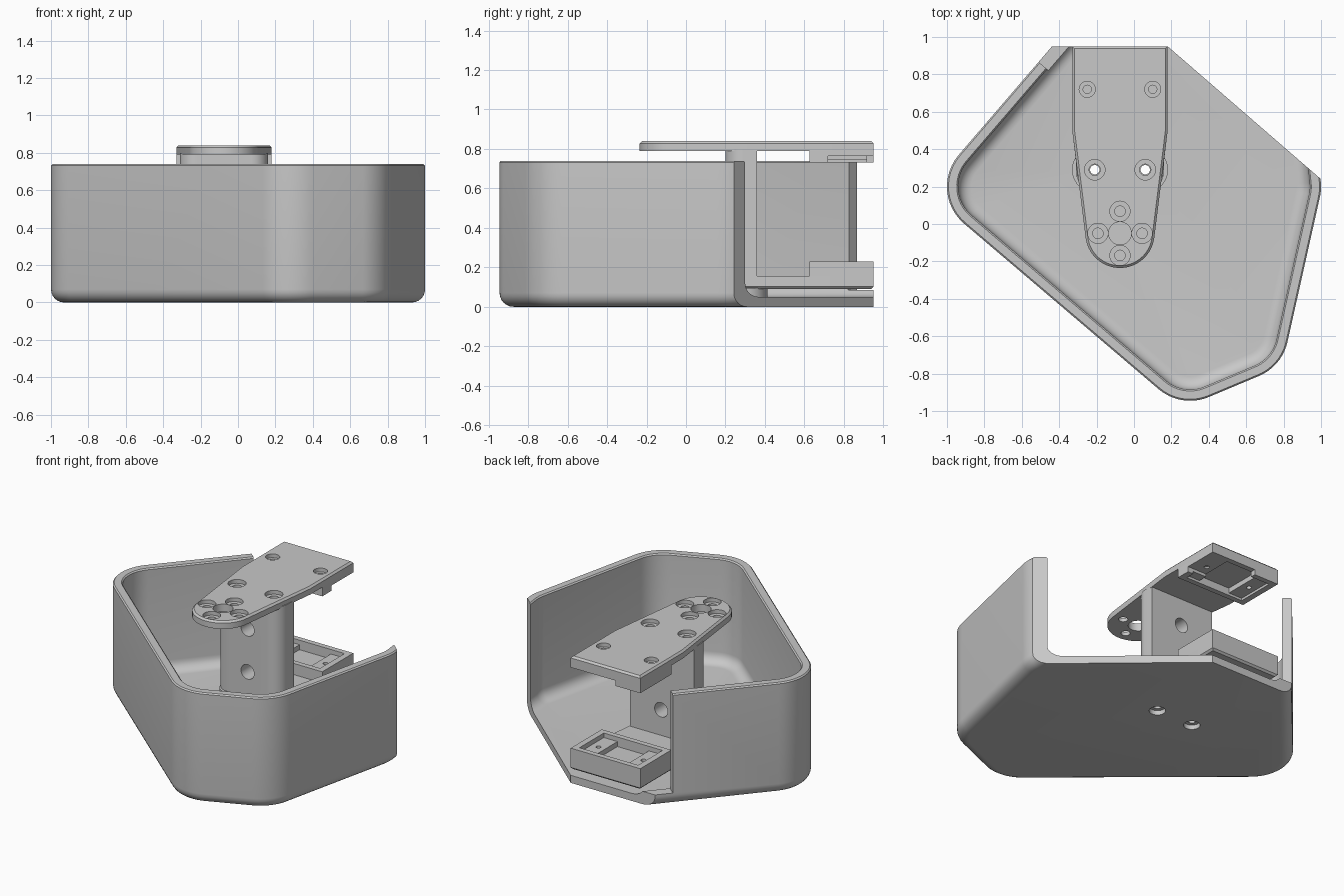
import bpy, bmesh, math
from mathutils import Vector

if "Cube" in bpy.data.objects:
    bpy.data.objects.remove(bpy.data.objects["Cube"])

grey = bpy.data.materials.new("light_grey")
grey.diffuse_color = (0.58, 0.58, 0.58, 1)
grey.use_nodes = True
grey.node_tree.nodes["Principled BSDF"].inputs["Base Color"].default_value = grey.diffuse_color


def arc(cx, cy, r, a0, a1, n=14):
    return [(cx + r * math.cos(math.radians(a0 + (a1 - a0) * i / n)),
             cy + r * math.sin(math.radians(a0 + (a1 - a0) * i / n))) for i in range(n + 1)]


def add(name, bm):
    bmesh.ops.recalc_face_normals(bm, faces=bm.faces[:])
    me = bpy.data.meshes.new(name)
    bm.to_mesh(me)
    bm.free()
    ob = bpy.data.objects.new(name, me)
    bpy.context.collection.objects.link(ob)
    me.materials.append(grey)
    return ob


def prism(name, pts, z0, z1, chamfer=0, chamfer_z=None):
    """Extruded outline, optionally chamfered around the rim at chamfer_z."""
    bm = bmesh.new()
    f = bm.faces.new([bm.verts.new((x, y, z0)) for x, y in pts])
    g = bmesh.ops.extrude_face_region(bm, geom=[f], use_keep_orig=True)
    for v in g["geom"]:
        if isinstance(v, bmesh.types.BMVert):
            v.co.z = z1
    if chamfer:
        rim = [e for e in bm.edges if all(abs(v.co.z - chamfer_z) < 1e-5 for v in e.verts)]
        bmesh.ops.bevel(bm, geom=rim, offset=chamfer, segments=1, affect='EDGES', profile=0.5)
    return add(name, bm)


def box(x0, x1, y0, y1, z0, z1, name="cutter"):
    return prism(name, [(x0, y0), (x1, y0), (x1, y1), (x0, y1)], z0, z1)


def disc(x, y, r, z0, z1, name="cutter"):
    return prism(name, arc(x, y, r, 0, 360, 28)[:-1], z0, z1)


def cut(ob, *cutters):
    for c in cutters:
        c.hide_render = True
        m = ob.modifiers.new("cut", 'BOOLEAN')
        m.operation, m.solver, m.object = 'DIFFERENCE', 'EXACT', c
        bpy.context.view_layer.objects.active = ob
        bpy.ops.object.modifier_apply(modifier=m.name)
        bpy.data.objects.remove(c)


# --- tray: concentric rounded outlines stacked along a wall profile
centers = [Vector(c) for c in [(-.74, .2), (.3, -.685), (.567, -.573), (.74, .2), (.6, 1.5), (.3, 1.41)]]


def outline(r):
    pts = []
    for i, c in enumerate(centers):
        d0 = c - centers[i - 1]
        d1 = centers[(i + 1) % len(centers)] - c
        a0 = math.degrees(math.atan2(-d0.x, d0.y))
        a1 = math.degrees(math.atan2(-d1.x, d1.y))
        while a1 < a0:
            a1 += 360
        pts += arc(c.x, c.y, r, a0, a1, 12)
    return pts


R, T = .26, .06
steps = [t * math.pi / 12 for t in range(7)]
profile = [(.07 - .07 * math.sin(t), .07 - .07 * math.cos(t)) for t in steps]
profile += [(0, .732), (.008, .74), (T - .008, .74), (T, .732)]
profile += [(T + .07 - .07 * math.cos(t), .12 - .07 * math.sin(t)) for t in steps]
bm = bmesh.new()
rings = [[bm.verts.new((x, y, z)) for x, y in outline(R - d)] for d, z in profile]
n = len(rings[0])
for a, b in zip(rings, rings[1:]):
    for i in range(n):
        bm.faces.new((a[i], a[(i + 1) % n], b[(i + 1) % n], b[i]))
bm.faces.new(rings[0])
bm.faces.new(rings[-1])
tray = add("tray", bm)

# open back, diagonal opening and shortened left wall
u, w = Vector((.756, -.655)), Vector((.655, .756))


def slanted(p, t0, t1, depth, z0, z1):
    p = Vector(p)
    q = [p + u * t0, p + u * t1, p + u * t1 + w * depth, p + u * t0 + w * depth]
    return prism("cutter", [tuple(v) for v in q], z0, z1)


cut(tray, box(-3, 3, .95, 3, -1, 2),
    slanted((.18, .95), -2, 3, 3, -1, 2),
    slanted((-.52, .875), -.3, .2, .5, .085, 2))

# --- mounting column (rounded front, square back) on two round feet
BOLTS = [(-.21, .29), (.06, .29)]
column = prism("column", [(.16, .36), (-.31, .36)] + arc(-.22, .29, .09, 180, 270)
               + arc(.07, .29, .09, 270, 360), .15, .80)
for z in (.325, .61):
    cross = disc(0, 0, .048, -.3, .3)
    cross.rotation_euler = (math.pi / 2, 0, 0)
    cross.location = (-.07, .28, z)
    bpy.context.view_layer.update()
    cut(column, cross)
feet = [disc(x, y, .122, .045, .095, "foot_%d" % i) for i, (x, y) in enumerate(BOLTS)]

# --- upper arm plate with rounded tip
XL, XR, YB = -.33, .18, .95
TIP = (-.075, -.05)
arm = prism("upper_plate", [(XL, YB), (XL, .5)] + arc(*TIP, .185, 188, 352, 28) + [(XR, .5), (XR, YB)],
            .79, .84, .012, .84)
ring = [(TIP[0] + .118 * math.cos(k * math.pi / 2), TIP[1] + .118 * math.sin(k * math.pi / 2)) for k in range(4)]
cut(arm, disc(*TIP, .061, .7, .9))
for spots, r_out, r_in in ((ring, .054, .028), (BOLTS, .055, .03), ([(-.25, .72), (.1, .72)], .043, .022)):
    for x, y in spots:
        cut(arm, disc(x, y, r_out, .815, .9), disc(x, y, r_in, .7, .9))

# --- lower plate
lower = prism("lower_plate", [(XL, YB), (XL, .5), (-.305, .29)] + arc(-.21, .28, .1, 190, 270)
              + arc(.06, .28, .1, 270, 350) + [(.155, .29), (XR, .5), (XR, YB)],
              .09, .156, .012, .09)

# bolt holes right through the stack
for x, y in BOLTS:
    for ob in [tray, column, lower] + feet:
        cut(ob, disc(x, y, .025, -.1, 1))
    cut(tray, disc(x, y, .05, -.1, .03))


# --- stepped connector frames, facing each other at the back
def frame(name, z_base, z_face):
    s = 1 if z_face > z_base else -1

    def span(h):
        return sorted((z_base + s * h, z_face + s * .1))

    ob = box(XL, XR, .625, YB, *sorted((z_base, z_face)), name)
    cut(ob, box(-.29, .14, .66, .915, *span(.045)), box(-.19, .04, .66, .915, *span(.012)))
    for x in (-.24, .09):
        cut(ob, disc(x, .787, .016, *span(.015)))
    return ob


frame("lower_frame", .155, .23)
top_frame = frame("upper_frame", .791, .73)
cut(top_frame, box(-.15, .3, .72, 1, .6, .765))

for ob in bpy.data.objects:
    bpy.ops.object.select_all(action='DESELECT')
    ob.select_set(True)
    bpy.context.view_layer.objects.active = ob
    bpy.ops.object.shade_smooth_by_angle(angle=math.radians(32))
